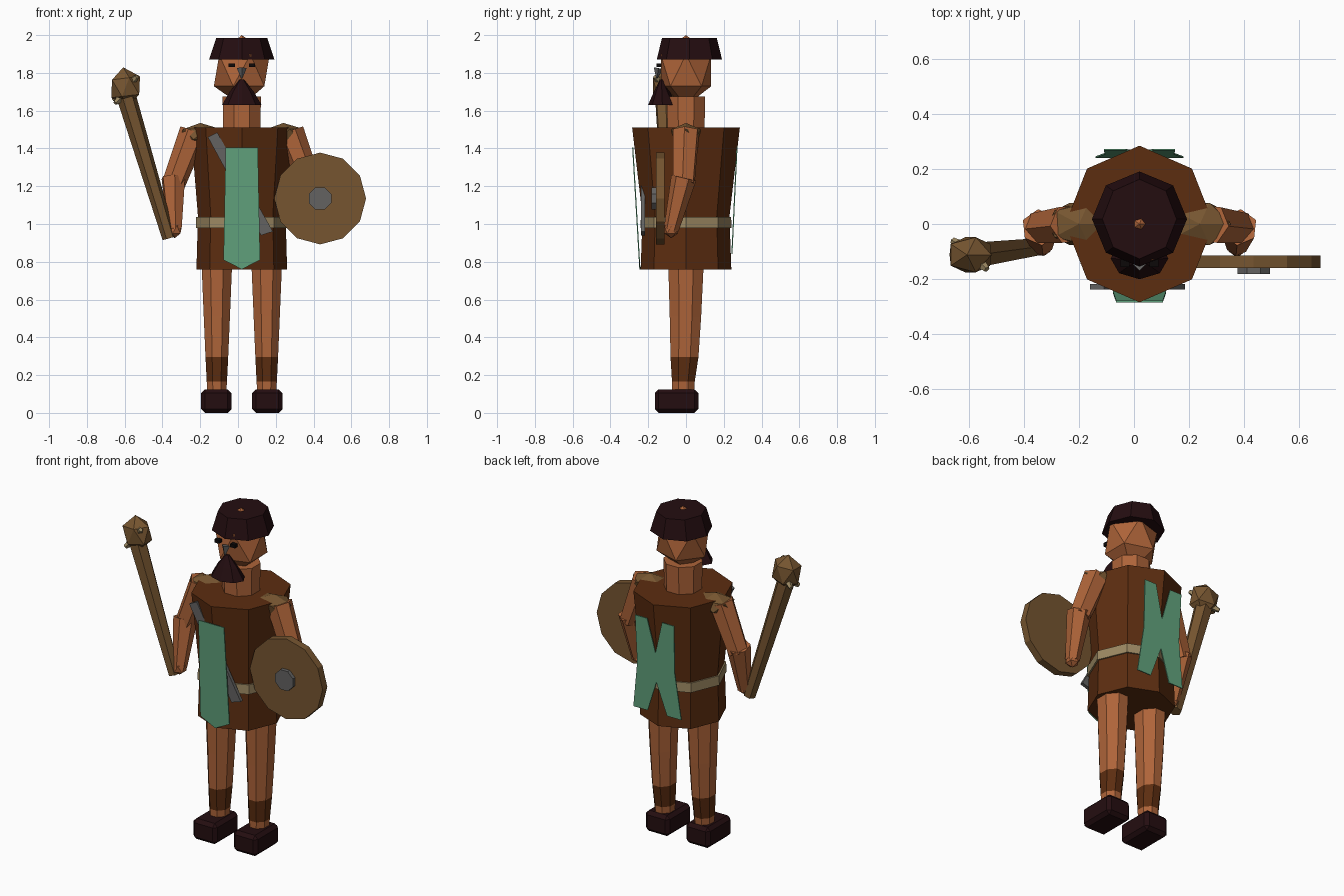
import bpy, bmesh, math
from mathutils import Vector, Matrix

if "Cube" in bpy.data.objects:
    bpy.data.objects.remove(bpy.data.objects["Cube"])

CX = 0.02  # middle line of the figure


def mat(name, hexcol):
    m = bpy.data.materials.new(name)
    rgb = [int(hexcol[i:i + 2], 16) / 255 for i in (0, 2, 4)]
    lin = [c / 12.92 if c <= 0.04045 else ((c + 0.055) / 1.055) ** 2.4 for c in rgb]
    m.diffuse_color = (*lin, 1)
    m.use_nodes = True
    m.node_tree.nodes["Principled BSDF"].inputs["Base Color"].default_value = m.diffuse_color
    return m


SKIN = mat("skin", "AE6439")
BROWN = mat("brown_leather", "5C2D10")
DARK = mat("dark_hair", "240D10")
TAN = mat("tan_belt", "9C8862")
GREEN = mat("green_cloth", "62A47E")
WOOD = mat("wood", "765530")
STEEL = mat("grey_steel", "636261")
BLACK = mat("black", "0C0808")


def finish(bm, name, *mats):
    bmesh.ops.recalc_face_normals(bm, faces=bm.faces)
    me = bpy.data.meshes.new(name)
    bm.to_mesh(me)
    bm.free()
    ob = bpy.data.objects.new(name, me)
    for m in mats:
        me.materials.append(m)
    bpy.context.collection.objects.link(ob)
    return ob


def loft(name, rings, n, *mats, turn=0.0, rule=None):
    """Stack of n-sided rings (x, y, z, rx, ry), capped at both ends."""
    bm = bmesh.new()
    loops = []
    for x, y, z, rx, ry in rings:
        ang = [2 * math.pi * (i + turn) / n for i in range(n)]
        loops.append([bm.verts.new((x + rx * math.cos(a), y + ry * math.sin(a), z)) for a in ang])
    for a, b in zip(loops, loops[1:]):
        for i in range(n):
            bm.faces.new((a[i], a[(i + 1) % n], b[(i + 1) % n], b[i]))
    bm.faces.new(loops[0])
    bm.faces.new(loops[-1])
    if rule:
        for f in bm.faces:
            f.material_index = rule(f.calc_center_median())
    return finish(bm, name, *mats)


def rod(name, a, b, r1, r2, n, m, turn=0.0):
    """Tapered prism from point a to point b."""
    a, b = Vector(a), Vector(b)
    d = b - a
    bm = bmesh.new()
    M = Matrix.Translation((a + b) / 2) @ d.to_track_quat('Z', 'Y').to_matrix().to_4x4()
    M = M @ Matrix.Rotation(2 * math.pi * turn / n, 4, 'Z')
    bmesh.ops.create_cone(bm, cap_ends=True, segments=n, radius1=r1, radius2=r2,
                          depth=d.length, matrix=M)
    return finish(bm, name, m)


def ball(name, c, r, m, tilt=0.0):
    bm = bmesh.new()
    M = Matrix.Translation(c) @ Matrix.Rotation(tilt, 4, 'Y') @ Matrix.Diagonal((*r, 1))
    bmesh.ops.create_icosphere(bm, subdivisions=1, radius=1, matrix=M)
    return finish(bm, name, m)


def box(name, c, size, m, bevel=0.0):
    bm = bmesh.new()
    bmesh.ops.create_cube(bm, size=1, matrix=Matrix.Translation(c) @ Matrix.Diagonal((*size, 1)))
    if bevel:
        bmesh.ops.bevel(bm, geom=bm.edges[:], offset=bevel, segments=1, affect='EDGES')
    return finish(bm, name, m)


def plate(name, pts, depth_at, thick, m):
    """Thin upright plate from an (x, z) outline; depth_at gives y from z."""
    bm = bmesh.new()
    f = bm.faces.new([bm.verts.new((CX + x, depth_at(z), z)) for x, z in pts])
    ext = bmesh.ops.extrude_face_region(bm, geom=[f])
    vs = [v for v in ext['geom'] if isinstance(v, bmesh.types.BMVert)]
    bmesh.ops.translate(bm, verts=vs, vec=(0, thick, 0))
    return finish(bm, name, m)


# Tunic, belt and neck
loft("tunic", [(CX, 0, 0.76, 0.24, 0.24), (CX, 0, 1.04, 0.232, 0.23),
               (CX, 0, 1.51, 0.27, 0.285)], 8, BROWN)
loft("belt", [(CX, 0, 0.98, 0.243, 0.241), (CX, 0, 1.037, 0.241, 0.239)], 8, TAN)
loft("neck", [(CX, 0, 1.45, 0.105, 0.105), (CX, 0, 1.675, 0.11, 0.11)], 8, SKIN, turn=0.5)

# Head, hair, beard and face
ball("head", (CX, 0, 1.813), (0.165, 0.157, 0.187), SKIN)
loft("hair", [(CX, 0.018, 1.87, 0.173, 0.173), (CX, 0.018, 1.985, 0.135, 0.145)], 8, DARK)
loft("beard", [(CX, -0.125, 1.63, 0.105, 0.076), (CX, -0.128, 1.70, 0.064, 0.042),
               (CX, -0.13, 1.765, 0.012, 0.008)], 8, DARK)
rod("nose", (CX, -0.145, 1.825), (CX, -0.155, 1.77), 0.026, 0.003, 4, STEEL)
for s in (-1, 1):
    box("eye", (CX + s * 0.053, -0.143, 1.84), (0.032, 0.026, 0.02), BLACK)

# Limbs on both sides
for s in (-1, 1):
    shoulder = (CX + s * 0.255, 0.0, 1.49)
    elbow = (CX + s * 0.362, -0.012, 1.21)
    hand = (CX + s * 0.355, -0.078, 0.97)
    rod("upper_arm", shoulder, elbow, 0.075, 0.062, 6, SKIN)
    rod("forearm", (elbow[0], elbow[1], 1.245), hand, 0.068, 0.04, 6, SKIN)
    ball("hand", hand, (0.042, 0.042, 0.045), SKIN)
    ball("shoulder_pad", (CX + s * 0.22, 0, 1.475), (0.125, 0.09, 0.06), WOOD)
    x = CX + s * 0.132
    loft("leg", [(x, -0.015, 0.12, 0.055, 0.063), (x, -0.014, 0.165, 0.058, 0.065),
                 (x, -0.008, 0.295, 0.065, 0.08), (x, -0.003, 0.51, 0.075, 0.09),
                 (x, 0, 0.8, 0.088, 0.102)], 8, SKIN, BROWN, turn=0.5,
         rule=lambda c: int(0.17 < c.z < 0.29))
    box("boot", (CX + s * 0.135, -0.05, 0.0625), (0.16, 0.23, 0.125), DARK, 0.02)

# Front cloth and split back cloth
plate("front_cloth", [(-0.085, 1.405), (0.085, 1.405), (0.097, 0.81), (0, 0.76), (-0.097, 0.81)],
      lambda z: -0.247 - 0.038 * (z - 0.76) / 0.645, 0.006, GREEN)
half = [(0.05, 1.41), (0.13, 1.41), (0.125, 1.12), (0.16, 0.84), (0.065, 0.84)]
plate("back_cloth", [(0, 1.21)] + half + [(0, 1.03)] + [(-x, z) for x, z in reversed(half)],
      lambda z: 0.24 + 0.027 * (z - 0.84) / 0.57, 0.006, GREEN)

# Blade tucked behind the front cloth
plate("blade", [(-0.18, 1.46), (-0.13, 1.485), (0.165, 0.96), (0.102, 0.94)],
      lambda z: -0.238, 0.02, STEEL)

# Shield with boss
rod("shield", (0.435, -0.115, 1.135), (0.435, -0.16, 1.135), 0.243, 0.243, 12, WOOD)
rod("shield_boss", (0.435, -0.155, 1.135), (0.435, -0.182, 1.135), 0.064, 0.064, 8, STEEL, turn=0.5)

# Club with studded head
rod("club_shaft", (-0.365, -0.085, 0.925), (-0.59, -0.115, 1.67), 0.036, 0.052, 6, WOOD)
ball("club_head", (-0.595, -0.112, 1.725), (0.092, 0.075, 0.105), WOOD, tilt=-0.12)
for a, b in (((-0.61, -0.12, 1.68), (-0.65, -0.15, 1.64)),
             ((-0.58, -0.12, 1.74), (-0.535, -0.165, 1.78)),
             ((-0.60, -0.10, 1.70), (-0.66, -0.06, 1.66))):
    rod("club_stud", a, b, 0.03, 0.012, 5, TAN)
